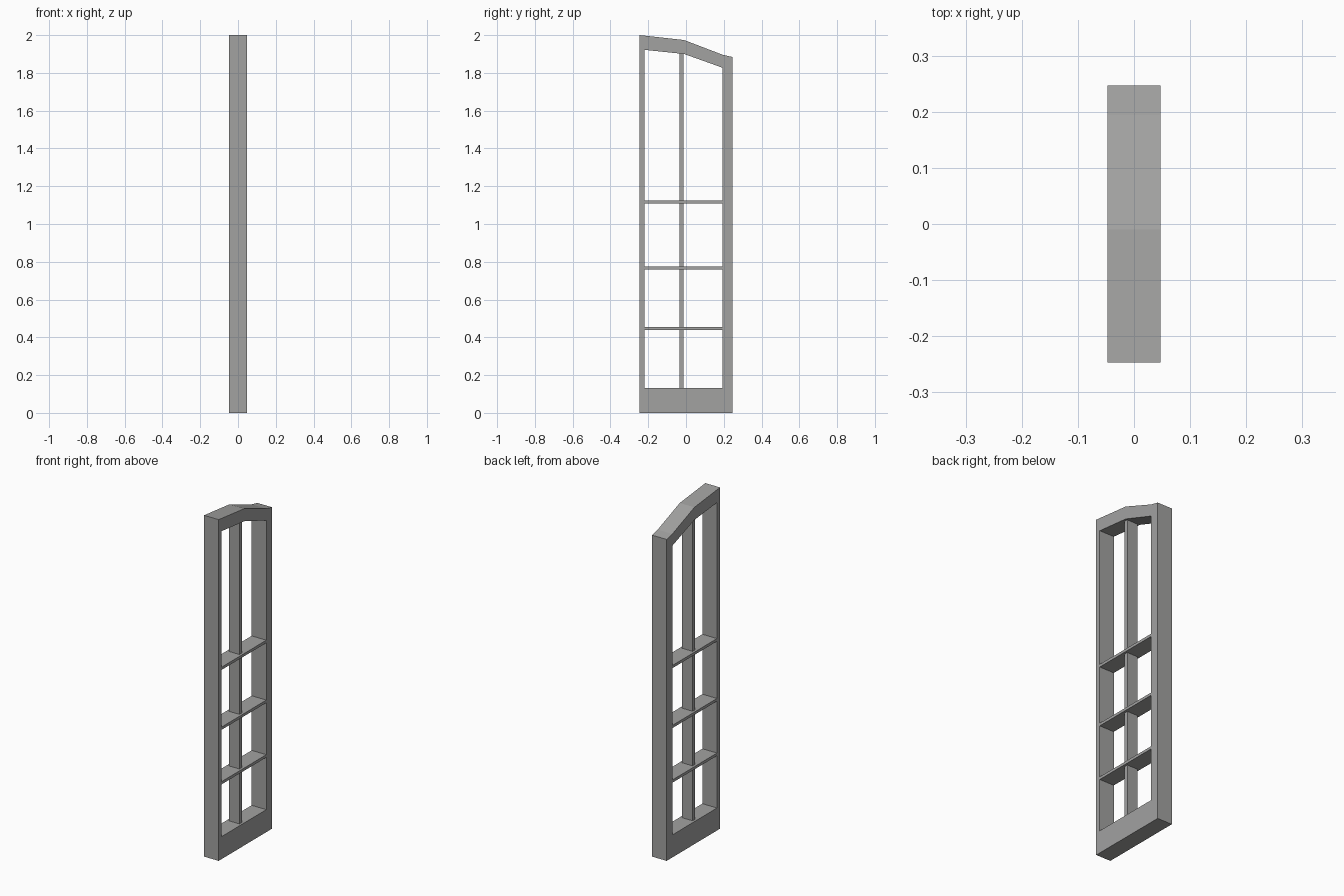
import bpy
import bmesh

cube = bpy.data.objects.get("Cube")
if cube:
    bpy.data.objects.remove(cube, do_unlink=True)

# One painted grey finish
paint = bpy.data.materials.new("grey_paint")
paint.use_nodes = True
grey = (0.36, 0.36, 0.355, 1.0)
paint.diffuse_color = grey
bsdf = next(n for n in paint.node_tree.nodes if n.type == "BSDF_PRINCIPLED")
bsdf.inputs["Base Color"].default_value = grey


def prism(name, outline, half_depth):
    """Extrude a (y, z) outline symmetrically along x."""
    bm = bmesh.new()
    face = bm.faces.new([bm.verts.new((-half_depth, y, z)) for y, z in outline])
    extruded = bmesh.ops.extrude_face_region(bm, geom=[face])["geom"]
    verts = [v for v in extruded if isinstance(v, bmesh.types.BMVert)]
    bmesh.ops.translate(bm, verts=verts, vec=(2 * half_depth, 0, 0))
    bmesh.ops.recalc_face_normals(bm, faces=bm.faces)
    mesh = bpy.data.meshes.new(name)
    bm.to_mesh(mesh)
    bm.free()
    mesh.materials.append(paint)
    obj = bpy.data.objects.new(name, mesh)
    bpy.context.collection.objects.link(obj)
    return obj


def slab(name, y0, y1, z0, z1, half_depth):
    return prism(name, [(y0, z0), (y1, z0), (y1, z1), (y0, z1)], half_depth)


FRAME = 0.0475           # half depth of the frame
BAR = 0.034              # half depth of the recessed upright bar
EDGE = 0.247             # outer half width
IN_FRONT, IN_BACK = -0.219, 0.194
RAIL_TOP = 0.132

# Stiles with tops that follow the slope
prism("front_stile", [(-EDGE, 0), (IN_FRONT, 0), (IN_FRONT, 1.997), (-EDGE, 2)], FRAME)
prism("back_stile", [(IN_BACK, 0), (EDGE, 0), (EDGE, 1.884), (IN_BACK, 1.896)], FRAME)

# Bottom rail and bent top rail
slab("bottom_rail", IN_FRONT, IN_BACK, 0, RAIL_TOP, FRAME)
prism("top_rail", [(IN_FRONT, 1.922), (-0.01, 1.9), (IN_BACK, 1.827),
                   (IN_BACK, 1.896), (-0.01, 1.974), (IN_FRONT, 1.997)], FRAME)

# Upright glazing bar
slab("upright_bar", -0.035, -0.013, RAIL_TOP, 1.902, BAR)

# Cross bars
for i, z in enumerate((0.446, 0.766, 1.117)):
    slab(f"cross_bar_{i + 1}", IN_FRONT, IN_BACK, z - 0.008, z + 0.008, FRAME)
